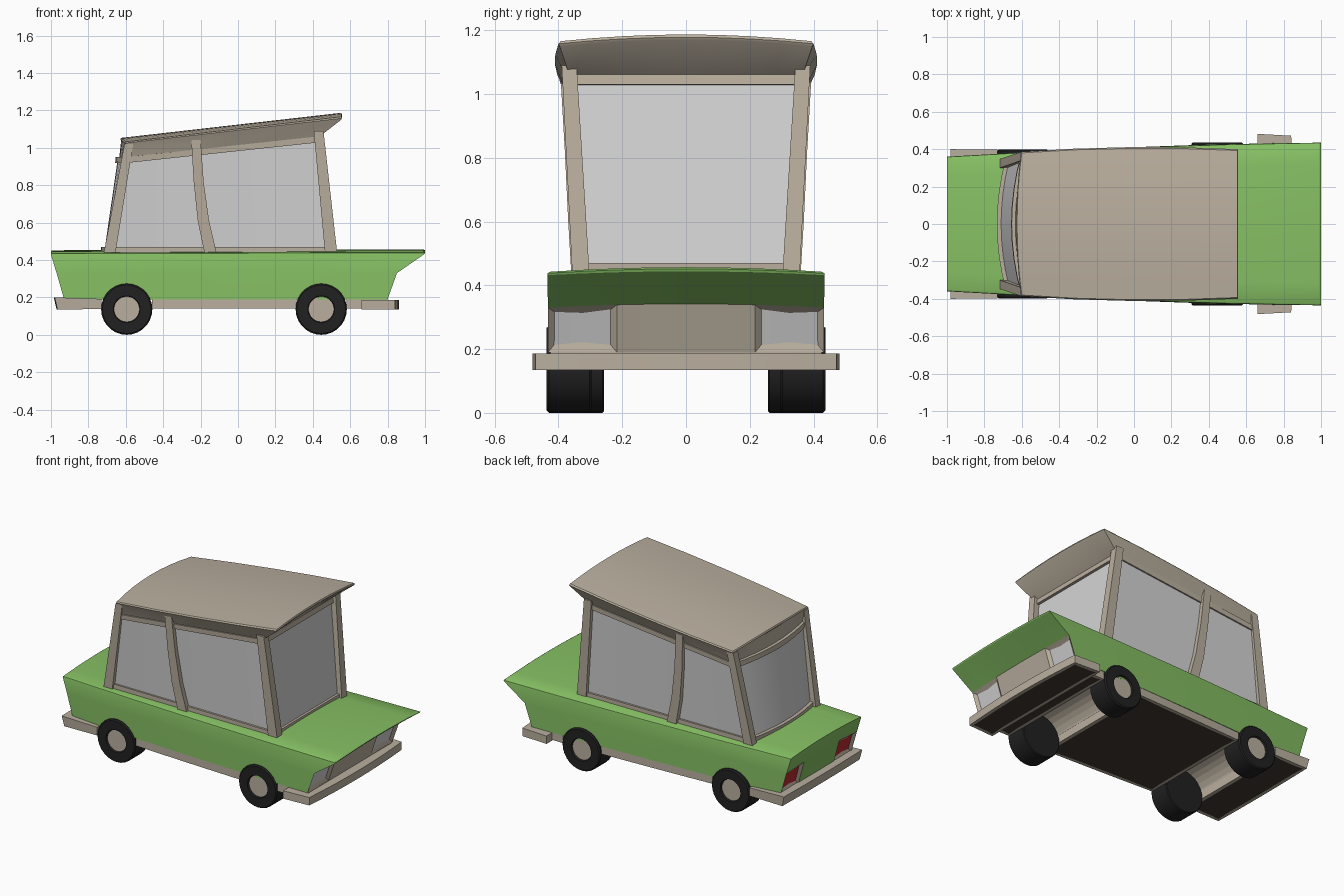
import bpy, bmesh, math

if "Cube" in bpy.data.objects:
    bpy.data.objects.remove(bpy.data.objects["Cube"])

N, M = 8, 3   # divisions across an end edge, points along each side


def material(name, r, g, b):
    m = bpy.data.materials.new(name)
    m.diffuse_color = (r, g, b, 1)
    m.use_nodes = True
    m.node_tree.nodes["Principled BSDF"].inputs["Base Color"].default_value = m.diffuse_color
    return m


MATS = [material("green paint", .24, .53, .127), material("beige trim", .49, .43, .345),
        material("light grey glass", .66, .66, .66), material("red lamp", .50, .025, .03),
        material("black rubber", .015, .015, .015), material("dark underside", .05, .041, .029)]
GREEN, BEIGE, GLASS, RED, RUBBER, DARK = range(6)


def outline(xf, xr, yf, yr, zf, zr, bulge_f=0, bulge_r=0, side=0, crown=0):
    """Closed plan outline: front edge, +y side, rear edge, -y side."""
    ts = [-1 + 2 * i / N for i in range(N + 1)]
    us = [(i + 1) / (M + 1) for i in range(M)]
    front = [(xf + bulge_f * (1 - t * t), t * yf, zf + crown * (1 - t * t)) for t in ts]
    rear = [(xr - bulge_r * (1 - t * t), t * yr, zr + crown * (1 - t * t)) for t in ts[::-1]]
    flank = [(xf + (xr - xf) * u, yf + (yr - yf) * u + 4 * u * (1 - u) * side,
              zf + (zr - zf) * u) for u in us]
    return front + flank + rear + [(x, -y, z) for x, y, z in flank[::-1]]


def loft(rings, mat, crowned_top=False):
    """Skin a stack of rings and close both ends."""
    bm = bmesh.new()
    rows = [[bm.verts.new(p) for p in ring] for ring in rings]
    k = len(rows[0])
    for a, b in zip(rows, rows[1:]):
        for i in range(k):
            bm.faces.new((a[i], a[(i + 1) % k], b[(i + 1) % k], b[i]))
    bm.faces.new(rows[0][::-1])
    top = rows[-1]
    if crowned_top:
        r = 2 * N + M + 1
        for i in range(N):
            f = [top[i], top[i + 1]]
            if i == N - 1:
                f += top[N + 1:N + 1 + M]
            f += [top[r - i - 1], top[r - i]]
            if i == 0:
                f += top[r + 1:]
            bm.faces.new(f)
    else:
        bm.faces.new(top)
    bmesh.ops.recalc_face_normals(bm, faces=bm.faces[:])
    bm.normal_update()
    for f in bm.faces:
        f.material_index = mat
    return bm


def finish(name, bm, smooth=True):
    me = bpy.data.meshes.new(name)
    bm.to_mesh(me)
    bm.free()
    for m in MATS:
        me.materials.append(m)
    ob = bpy.data.objects.new(name, me)
    bpy.context.collection.objects.link(ob)
    bpy.ops.object.select_all(action='DESELECT')
    ob.select_set(True)
    bpy.context.view_layer.objects.active = ob
    if smooth:
        bpy.ops.object.shade_smooth_by_angle(angle=math.radians(28))
    return ob


def circle(x, y, z, r, n=28):
    return [(x + r * math.cos(2 * math.pi * i / n), y, z + r * math.sin(2 * math.pi * i / n))
            for i in range(n)]


def tray(name, rings):
    """Beige block whose underside is dark inside a beige rim."""
    bm = loft(rings, BEIGE)
    low = [f for f in bm.faces if f.normal.z < -.9]
    bmesh.ops.inset_individual(bm, faces=low, thickness=.022)
    for f in low:
        f.material_index = DARK
    return finish(name, bm)


# Body shell, overhanging hood and tapered tail
body = loft([outline(.80, -.93, .433, .36, .19, .19, side=.012),
             outline(.85, -.97, .433, .36, .33, .33, side=.012, crown=.012),
             outline(.997, -1.0, .435, .36, .432, .428, side=.012, crown=.012),
             outline(1.0, -1.0, .434, .358, .438, .434, side=.012, crown=.014),
             outline(.992, -.992, .425, .35, .443, .438, side=.012, crown=.014)],
            GREEN, crowned_top=True)
grille = [f for f in body.faces if f.normal.x > .8 and f.calc_center_median().z < .33]
tail = [f for f in body.faces if f.normal.x < -.8 and f.calc_center_median().z < .33]
for f in grille:
    f.material_index = BEIGE
for faces, colour in ((grille, GLASS), (tail, RED)):   # recessed lamps at the corners
    lamps = [f for f in faces if abs(f.calc_center_median().y) > .2]
    if colour == RED:
        lamps = [f for f in faces if abs(f.calc_center_median().y) > .18]
    walls = bmesh.ops.inset_region(bm := body, faces=lamps, thickness=.028, depth=-.015)
    for f in walls["faces"]:
        f.material_index = BEIGE
    for f in lamps:
        f.material_index = colour
body_ob = finish("body", body)

# Wheel channels cut across the underside
WHEELS = (("front", .445, .437, .40), ("rear", -.595, .397, .355))
for name, x, y, inner in WHEELS:
    cut = loft([circle(x, -inner, .14, .15), circle(x, inner, .14, .15)], BEIGE)
    for f in cut.faces:
        if abs(f.normal.y) > .9:
            f.material_index = GREEN
    cutter = finish(name + "_channel_cutter", cut, smooth=False)
    cutter.hide_render = True
    mod = body_ob.modifiers.new("channel", 'BOOLEAN')
    mod.operation, mod.solver, mod.object = 'DIFFERENCE', 'EXACT', cutter
    bpy.context.view_layer.objects.active = body_ob
    bpy.ops.object.modifier_apply(modifier=mod.name)
    bpy.data.objects.remove(cutter)

# Wheels: chamfered tyre with recessed hub
for name, x, y, inner in WHEELS:
    for s, side in ((1, "left"), (-1, "right")):
        prof = [(y - .14, .132), (y - .135, .137), (y - .008, .137), (y, .130),
                (y, .072), (y - .012, .068)]
        bm = loft([circle(x, s * d, .137, r) for d, r in prof], RUBBER)
        for f in bm.faces:
            if len(f.verts) > 4 and abs(f.calc_center_median().y) > y - .05:
                f.material_index = BEIGE
        finish(f"{name}_{side}_wheel", bm)

# Chassis sill and bumpers
tray("sill", [outline(.312, -.46, .42, .385, z, z, side=.002) for z in (.14, .192)])
tray("front_chassis", [outline(.80, .58, .425, .425, z, z) for z in (.14, .192)])
tray("front_bumper", [outline(.84, .66, .472, .482, z, z, bulge_f=.02) for z in (.135, .186)])
tray("rear_bumper", [outline(-.73, -.965, .395, .395, .138, .135, bulge_r=.005),
                     outline(-.73, -.98, .397, .40, .192, .20, bulge_r=.005)])

# Glasshouse: one tapered block with a bowed rear
finish("windows", loft([outline(.50, -.675, .335, .325, .44, .44, bulge_r=.04),
                        outline(.425, -.592, .365, .365, 1.06, .95, bulge_r=.05)], GLASS))

# Rails under and over the glass
finish("lower_rail", loft([outline(.512, -.69, .35, .338, z, z, bulge_r=.043)
                           for z in (.44, .47)], BEIGE))
finish("upper_rail", loft([outline(.445, -.605, .373, .372, 1.03, .918, bulge_r=.052),
                           outline(.44, -.602, .375, .375, 1.062, .95, bulge_r=.052)], BEIGE))

# Pillars: x range, y range and height at each level
PILLARS = {
    "front_pillar": [(.465, .53, .303, .357, .44), (.405, .457, .343, .39, 1.09)],
    "middle_pillar": [(-.18, -.115, .32, .36, .44), (-.215, -.155, .33, .37, .61),
                      (-.237, -.184, .34, .38, .82), (-.25, -.2, .35, .393, 1.045)],
    "rear_pillar": [(-.717, -.655, .30, .348, .44), (-.607, -.56, .338, .384, 1.02)],
}
for name, levels in PILLARS.items():
    for s, side in ((1, "left"), (-1, "right")):
        rings = [[(a, s * c, z), (b, s * c, z), (b, s * d, z), (a, s * d, z)]
                 for a, b, c, d, z in levels]
        finish(f"{side}_{name}", loft(rings, BEIGE))

# Roof: flared skirt, thin rim and crowned top rising to the front
finish("roof", loft([outline(.43, -.59, .365, .365, 1.055, .945, bulge_r=.045),
                     outline(.552, -.60, .396, .382, 1.150, 1.018, bulge_r=.025, side=.018, crown=.02),
                     outline(.556, -.604, .40, .386, 1.158, 1.025, bulge_r=.025, side=.018, crown=.02),
                     outline(.553, -.60, .393, .380, 1.166, 1.032, bulge_r=.025, side=.018, crown=.021)],
                    BEIGE, crowned_top=True))
